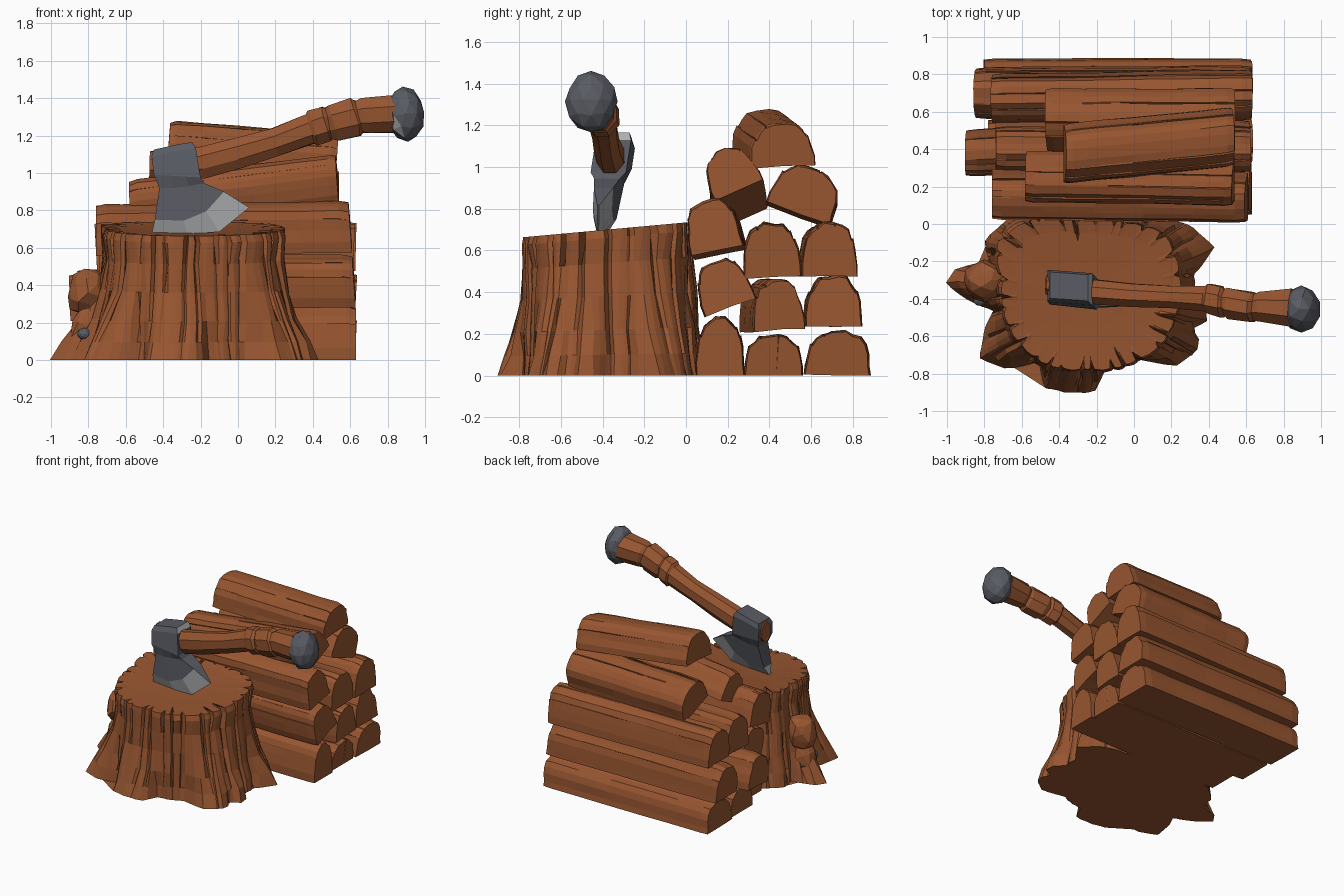
import bpy, bmesh, math, random
from mathutils import Vector, Matrix

if "Cube" in bpy.data.objects:
    bpy.data.objects.remove(bpy.data.objects["Cube"])

random.seed(5)
R = random.uniform


def material(name, rgb):
    m = bpy.data.materials.new(name)
    m.diffuse_color = (*rgb, 1)
    m.use_nodes = True
    m.node_tree.nodes["Principled BSDF"].inputs["Base Color"].default_value = m.diffuse_color
    return m


WOOD = material("brown wood", (0.31, 0.092, 0.03))
STEEL = material("dark steel", (0.10, 0.105, 0.125))
EDGE = material("bright steel", (0.42, 0.43, 0.44))


def finish(name, bm, mats):
    bmesh.ops.recalc_face_normals(bm, faces=bm.faces[:])
    me = bpy.data.meshes.new(name)
    bm.to_mesh(me)
    bm.free()
    for m in mats:
        me.materials.append(m)
    ob = bpy.data.objects.new(name, me)
    bpy.context.collection.objects.link(ob)
    return ob


def loft(name, rings, mats):
    """Skin closed rings of equal length and cap both ends."""
    bm = bmesh.new()
    vs = [[bm.verts.new(p) for p in r] for r in rings]
    n = len(vs[0])
    for a, b in zip(vs, vs[1:]):
        for i in range(n):
            j = (i + 1) % n
            bm.faces.new((a[i], a[j], b[j], b[i]))
    caps = [bm.faces.new(vs[0]), bm.faces.new(vs[-1])]
    bmesh.ops.triangulate(bm, faces=caps)
    return finish(name, bm, mats)


def boulder(name, center, scale, jitter, mats, tilt=0, chip=None):
    """Faceted lump; faces close to the chip point take the second material."""
    bm = bmesh.new()
    bmesh.ops.create_icosphere(bm, subdivisions=2, radius=1)
    for v in bm.verts:
        v.co *= R(1 - jitter, 1 + jitter * 0.4)
    bmesh.ops.transform(bm, verts=bm.verts[:], matrix=Matrix.Translation(center)
                        @ Matrix.Rotation(tilt, 4, 'Y') @ Matrix.Diagonal((*scale, 1)))
    if chip:
        near = sorted(bm.faces, key=lambda f: (f.calc_center_median() - Vector(chip)).length)
        for f in near[:2]:
            f.material_index = 1
    return finish(name, bm, mats)


# ---- Stump: ridged bark, flared roots, split rim ----
CX, CY = -0.25, -0.38
BASE = [(-1.0, -.26), (-1.0, -.32), (-.9, -.40), (-.75, -.46), (-.82, -.72), (-.68, -.77),
        (-.50, -.73), (-.48, -.87), (-.2, -.89), (-.17, -.78), (.08, -.70), (.2, -.77), (.36, -.65),
        (.31, -.56), (.42, -.5), (.32, -.38), (.32, -.27), (.43, -.13), (.28, 0), (.1, .03),
        (-.3, .05), (-.68, .02), (-.8, -.1), (-.77, -.2)]
TOP = [(-.71, -.3), (-.66, -.58), (-.5, -.74), (-.25, -.78), (0, -.74), (.15, -.65), (.24, -.45),
       (.25, -.25), (.17, -.05), (-.05, .01), (-.3, .02), (-.6, .01), (-.74, -.1)]


def polar(points):
    return sorted((math.atan2(y - CY, x - CX) % math.tau, math.hypot(x - CX, y - CY)) for x, y in points)


def radius(table, a):
    a %= math.tau
    ext = [(table[-1][0] - math.tau, table[-1][1])] + table + [(table[0][0] + math.tau, table[0][1])]
    for (a0, r0), (a1, r1) in zip(ext, ext[1:]):
        if a0 <= a <= a1:
            return r0 + (r1 - r0) * (a - a0) / (a1 - a0)


base_tab, top_tab = polar(BASE), polar(TOP)
RIDGES = 30
starts = [(i + R(-0.3, 0.3)) * math.tau / RIDGES for i in range(RIDGES)]
rim_cut = [random.choice((0.015, 0.03, 0.05, 0.11)) for _ in starts]
drift = [R(-.05, .05) for _ in starts]
rings = []
# height, root flare, waist scale
LEVELS = ((0, 1, 1), (.1, .78, 1), (.22, .43, 1), (.38, .15, .99), (.54, 0.02, .975),
          (.66, 0, 1.0), (.70, 0, .98))
for li, (h, flare, waist) in enumerate(LEVELS):
    ring = []
    wander = [s + d * (1 - h / .7) + (R(-.015, .015) if li else 0) for s, d in zip(starts, drift)]
    for k in range(RIDGES):
        nxt = wander[k + 1] if k + 1 < RIDGES else wander[0] + math.tau
        w = nxt - wander[k]
        cut = rim_cut[k] if li > 4 else R(.0, .045) if li else .0
        push = R(-.012, .01) if 0 < li < 6 else 0
        for f, c in ((0, cut), (.16, 0), (R(.38, .55), -.005), (.68, -.003), (.86, 0)):
            a = wander[k] + f * w
            rt, rb = radius(top_tab, a), radius(base_tab, a)
            r = (rt + (rb - rt) * flare) * waist - c + push * (f > 0)
            x, y = CX + r * math.cos(a), CY + r * math.sin(a)
            ring.append((x, y, h * (1 + 0.13 * (y - CY)) if h else 0))
    rings.append(ring)
# inner rings of the cut surface
for s, z0 in ((0.85, .693), (0.45, .684), (0.03, .68)):
    ring = []
    for x, y, z in rings[6]:
        a = math.atan2(y - CY, x - CX)
        r = radius(top_tab, a) * s * 0.95
        px, py = CX + r * math.cos(a), CY + r * math.sin(a)
        ring.append((px, py, z0 + 0.085 * (py - CY)))
    rings.append(ring)
loft("stump", rings, [WOOD])
boulder("stump_knot", (-.80, -.30, .36), (.125, .115, .13), .16, [WOOD], .3)
boulder("stump_root_knob", (-.80, -.31, .18), (.095, .09, .16), .15, [WOOD], .35)
boulder("stump_nail", (-.82, -.405, .14), (.04, .035, .033), .05, [STEEL])


# ---- Split logs: domed section running along x, with tapering bark splits ----
STATIONS = (0, .04, .2, .4, .6, .8, .96, 1)


def log(name, y, z, half, height, roll, x0, x1, dy=0, dz=0):
    n = 12
    section = [(-1, 0, 0)]  # u, v, split depth
    splits = random.sample((2, 4, 6, 8, 9), 3)
    for i in range(n):
        t = math.pi * (1 - (i + .5) / n)
        c, s = math.cos(t), math.sin(t)
        u = math.copysign(abs(c) ** .8, c)
        v = s ** .74
        k = R(.95, 1.02)
        if i in splits:
            section += [(u * k - .025, v * k, 0), (u * k, v * k, R(.06, .13)), (u * k + .025, v * k, 0)]
        else:
            section.append((u * k, v * k, 0))
    section += [(1, 0, 0), (0.1, R(-.02, .03), 0)]
    phase = [R(.1, .9) for _ in section]
    cr, sr = math.cos(roll), math.sin(roll)
    rings, slant = [], [R(-.02, .02), R(-.02, .02)]
    for t in STATIONS:
        ring = []
        end = .96 if t in (0, 1) else 1
        bend = R(-.02, .02) if 0.1 < t < .9 else 0
        for (u, v, d), ph in zip(section, phase):
            j = R(.98, 1.01) if v > .1 else 1
            j -= d * max(0, 1 - abs(t - ph) * 2.2)
            a, b = (u * j * end + bend) * half, v * height * end * j
            x = x0 + (x1 - x0) * t + slant[t > .5] * (v - .5)
            ring.append((x, y + dy * (1 - t) + a * cr - b * sr,
                         max(0, z + dz * (1 - t) + a * sr + b * cr)))
        rings.append(ring)
    loft(name, rings, [WOOD])


LOGS = [  # y, z, half width, height, roll, x0, x1, left-end shift in y and z
    (.165, 0, .117, .28, 0, -.70, .63),
    (.42, 0, .14, .20, 0, -.78, .62),
    (.725, 0, .16, .22, -.03, -.80, .63),
    (.215, .325, .132, .245, .35, -.72, .62),
    (.45, .215, .125, .25, .06, -.90, .63, -.07, 0),
    (.71, .235, .137, .25, 0, -.85, .62, -.01, 0),
    (.15, .60, .13, .26, .2, -.76, .60, .02, -.02),
    (.415, .47, .14, .268, .05, -.74, .62),
    (.69, .475, .135, .265, 0, -.76, .63, -.02, 0),
    (.255, .89, .128, .22, .42, -.58, .53, .02, -.14),
    (.54, .78, .165, .235, -.35, -.47, .54, 0, -.02),
    (.465, 1.0, .16, .215, .05, -.37, .53, -.09, .065),
]
for i, spec in enumerate(LOGS):
    log(f"log_{i + 1}", *spec)

# ---- Axe handle with stepped grip ----
HANDLE = [  # x, y, z, half depth, half height
    (-.47, -.325, 1.045, .055, .075), (-.2, -.365, 1.055, .07, .087), (0, -.38, 1.105, .066, .083),
    (.2, -.39, 1.165, .064, .078), (.385, -.40, 1.235, .072, .082), (.40, -.40, 1.24, .085, .098),
    (.47, -.415, 1.26, .088, .10), (.485, -.42, 1.265, .072, .088), (.51, -.425, 1.27, .088, .10),
    (.63, -.445, 1.30, .085, .105), (.65, -.445, 1.30, .074, .09), (.68, -.44, 1.305, .085, .10),
    (.85, -.45, 1.315, .108, .105)]
rings = []
for x, y, z, ry, rz in HANDLE:
    ring = []
    for i in range(8):
        a = math.tau * (i + .5) / 8
        k = R(.97, 1.06)
        c, s = math.cos(a) * ry * k, math.sin(a) * rz * k
        ring.append((x - s * .25 * (x > -.4) + R(-.006, .006), y + c, z + s))
    rings.append(ring)
loft("axe_handle", rings, [WOOD])
boulder("axe_pommel", (.895, -.455, 1.315), (.106, .128, .146), .06, [STEEL, EDGE], -.1,
        (.83, -.53, 1.24))

# ---- Axe head: four columns per row, thinning to the edge ----
ROWS = [  # (x, z) x 4, half thickness
    ((-.45, 1.125), (-.38, 1.14), (-.31, 1.155), (-.245, 1.165), .07),
    ((-.462, 1.09), (-.38, 1.105), (-.30, 1.12), (-.225, 1.13), .085),
    ((-.45, .99), (-.36, .985), (-.28, .98), (-.20, .975), .085),
    ((-.42, .92), (-.34, .92), (-.26, .93), (-.18, .945), .062),
    ((-.445, .75), (-.29, .745), (-.17, .795), (-.075, .90), .046),
    ((-.462, .67), (-.27, .672), (-.10, .685), (.06, .815), .004)]
bm = bmesh.new()
sides = []
for s in (-1, 1):
    grid = []
    for *pts, t in ROWS:
        row = []
        for x, z in pts:
            mid = -.345 - .1 * (x + .33) - .14 * (1.08 - z)
            row.append(bm.verts.new((x, mid + s * t, z)))
        grid.append(row)
    sides.append(grid)
last, cols = len(ROWS) - 2, 3
for g in sides:
    for r in range(last + 1):
        for c in range(cols):
            f = bm.faces.new((g[r][c], g[r][c + 1], g[r + 1][c + 1], g[r + 1][c]))
            f.material_index = int(r == last)
a, b = sides
for r in range(last + 1):
    for c in (0, cols):
        f = bm.faces.new((a[r][c], a[r + 1][c], b[r + 1][c], b[r][c]))
        f.material_index = int(r == last and c == 0 or r == 0 and c == cols)
for r in (0, last + 1):
    for c in range(cols):
        f = bm.faces.new((a[r][c], a[r][c + 1], b[r][c + 1], b[r][c]))
        f.material_index = int(r > 0)
finish("axe_head", bm, [STEEL, EDGE])
